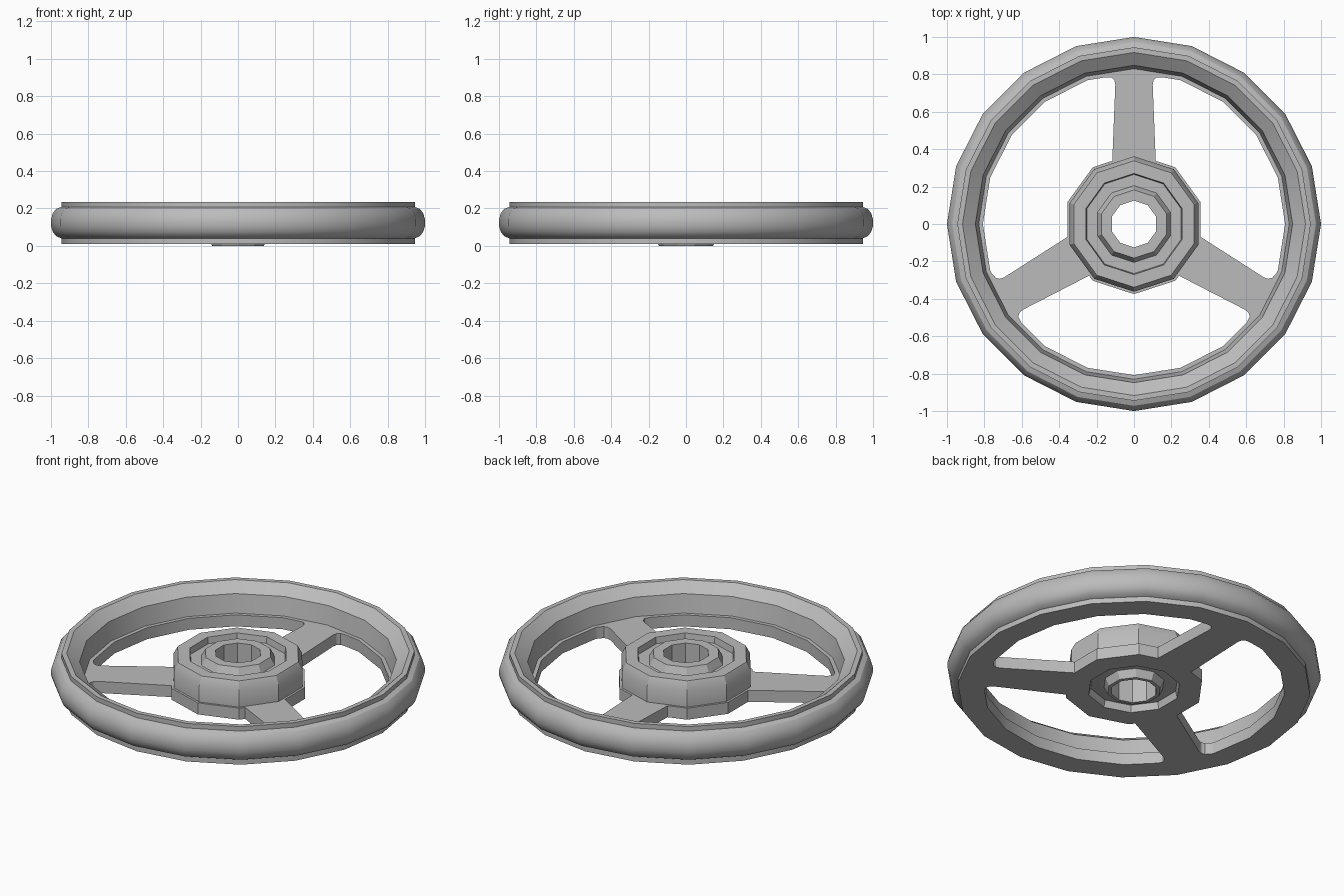
import bpy
import bmesh
from math import sin, cos, pi, radians, degrees, atan2, hypot

cube = bpy.data.objects.get("Cube")
if cube:
    bpy.data.objects.remove(cube)

RIM_SIDES, HUB_SIDES = 20, 10
PLATE_LOW, PLATE_TOP = 0.01, 0.078

grey = bpy.data.materials.new("cast grey")
grey.use_nodes = True
grey.diffuse_color = (0.5, 0.5, 0.5, 1)
grey.node_tree.nodes["Principled BSDF"].inputs["Base Color"].default_value = (0.5, 0.5, 0.5, 1)


def finish(obj):
    obj.data.materials.clear()
    obj.data.materials.append(grey)
    bpy.ops.object.select_all(action="DESELECT")
    obj.select_set(True)
    bpy.context.view_layer.objects.active = obj
    bpy.ops.object.shade_smooth_by_angle(angle=radians(30))


def lathe(name, profile, sides):
    """Turn an (r, z) profile around z, with one corner on +y."""
    bm = bmesh.new()
    rings = []
    for r, z in profile:
        turn = [pi / 2 + 2 * pi * i / sides for i in range(sides)]
        rings.append([bm.verts.new((r * cos(a), r * sin(a), z)) for a in turn])
    for low, high in zip(rings, rings[1:]):
        for i in range(sides):
            j = (i + 1) % sides
            bm.faces.new((low[i], low[j], high[j], high[i]))
    mesh = bpy.data.meshes.new(name)
    bm.to_mesh(mesh)
    bm.free()
    obj = bpy.data.objects.new(name, mesh)
    bpy.context.collection.objects.link(obj)
    finish(obj)


def on_polygon(radius, sides, deg):
    """Point on a polygon with a corner on +y, in the direction deg."""
    step = 360 / sides
    off = (deg - 90) % step - step / 2
    r = radius * cos(pi / sides) / cos(radians(off))
    return r * cos(radians(deg)), r * sin(radians(deg))


def ngon(radius, sides):
    return [on_polygon(radius, sides, 90 + 360 * i / sides) for i in range(sides)]


def window(spoke):
    """Opening between the spoke at this angle and the next one."""
    edge = [(0.100, 0.745), (0.105, 0.768), (0.12, 0.784)]
    polar = [(degrees(atan2(w, r)), hypot(w, r)) for w, r in edge]

    def point(deg, r):
        return r * cos(radians(deg)), r * sin(radians(deg))

    end = spoke + 120
    pts = [on_polygon(0.375, HUB_SIDES, spoke + 19)]
    pts += [point(spoke + a, r) for a, r in polar]
    pts.append(on_polygon(0.808, RIM_SIDES, spoke + 11))
    for k in range(80):
        a = 18 * k
        if spoke + 11.5 < a < end - 11.5:
            pts.append(on_polygon(0.808, RIM_SIDES, a))
    pts.append(on_polygon(0.808, RIM_SIDES, end - 11))
    pts += [point(end - a, r) for a, r in reversed(polar)]
    pts.append(on_polygon(0.375, HUB_SIDES, end - 19))
    for k in range(40, -1, -1):
        a = 18 + 36 * k
        if spoke + 20 < a < end - 20:
            pts.append(on_polygon(0.375, HUB_SIDES, a))
    return pts


# Spoked plate: filled outline with three windows and a hub bore
curve = bpy.data.curves.new("spoke_plate", "CURVE")
curve.dimensions = "2D"
curve.fill_mode = "BOTH"
curve.extrude = (PLATE_TOP - PLATE_LOW) / 2
outlines = [ngon(0.945, RIM_SIDES), ngon(0.25, HUB_SIDES)]
outlines += [window(a) for a in (90, 210, 330)]
for pts in outlines:
    spline = curve.splines.new("POLY")
    spline.points.add(len(pts) - 1)
    for p, (x, y) in zip(spline.points, pts):
        p.co = (x, y, 0, 1)
    spline.use_cyclic_u = True
plate_curve = bpy.data.objects.new("spoke_plate_outline", curve)
bpy.context.collection.objects.link(plate_curve)
depsgraph = bpy.context.evaluated_depsgraph_get()
mesh = bpy.data.meshes.new_from_object(plate_curve.evaluated_get(depsgraph))
bpy.data.objects.remove(plate_curve)
bm = bmesh.new()
bm.from_mesh(mesh)
bmesh.ops.remove_doubles(bm, verts=bm.verts, dist=0.0001)
bmesh.ops.recalc_face_normals(bm, faces=bm.faces)
bmesh.ops.translate(bm, verts=bm.verts, vec=(0, 0, (PLATE_TOP + PLATE_LOW) / 2))
bm.to_mesh(mesh)
bm.free()
plate = bpy.data.objects.new("spoke_plate", mesh)
bpy.context.collection.objects.link(plate)
finish(plate)

# Rim: rounded tread, flat lip, sloped shoulder and steep inner wall
lathe("rim", [(0.945, 0.04), (0.972, 0.052), (0.99, 0.075), (1.0, 0.105), (1.0, 0.14),
              (0.99, 0.175), (0.972, 0.198), (0.945, 0.208), (0.945, 0.235),
              (0.917, 0.235), (0.848, 0.185), (0.83, PLATE_TOP)], RIM_SIDES)

# Hub: chamfered collar, recessed floor, central boss and bore
lathe("hub", [(0.362, PLATE_TOP), (0.362, 0.175), (0.338, 0.222), (0.27, 0.222),
              (0.265, 0.185), (0.205, 0.185), (0.182, 0.23), (0.125, 0.23),
              (0.125, 0), (0.145, 0), (0.165, 0.045), (0.2, 0.045),
              (0.24, 0.05), (0.25, PLATE_LOW)], HUB_SIDES)
